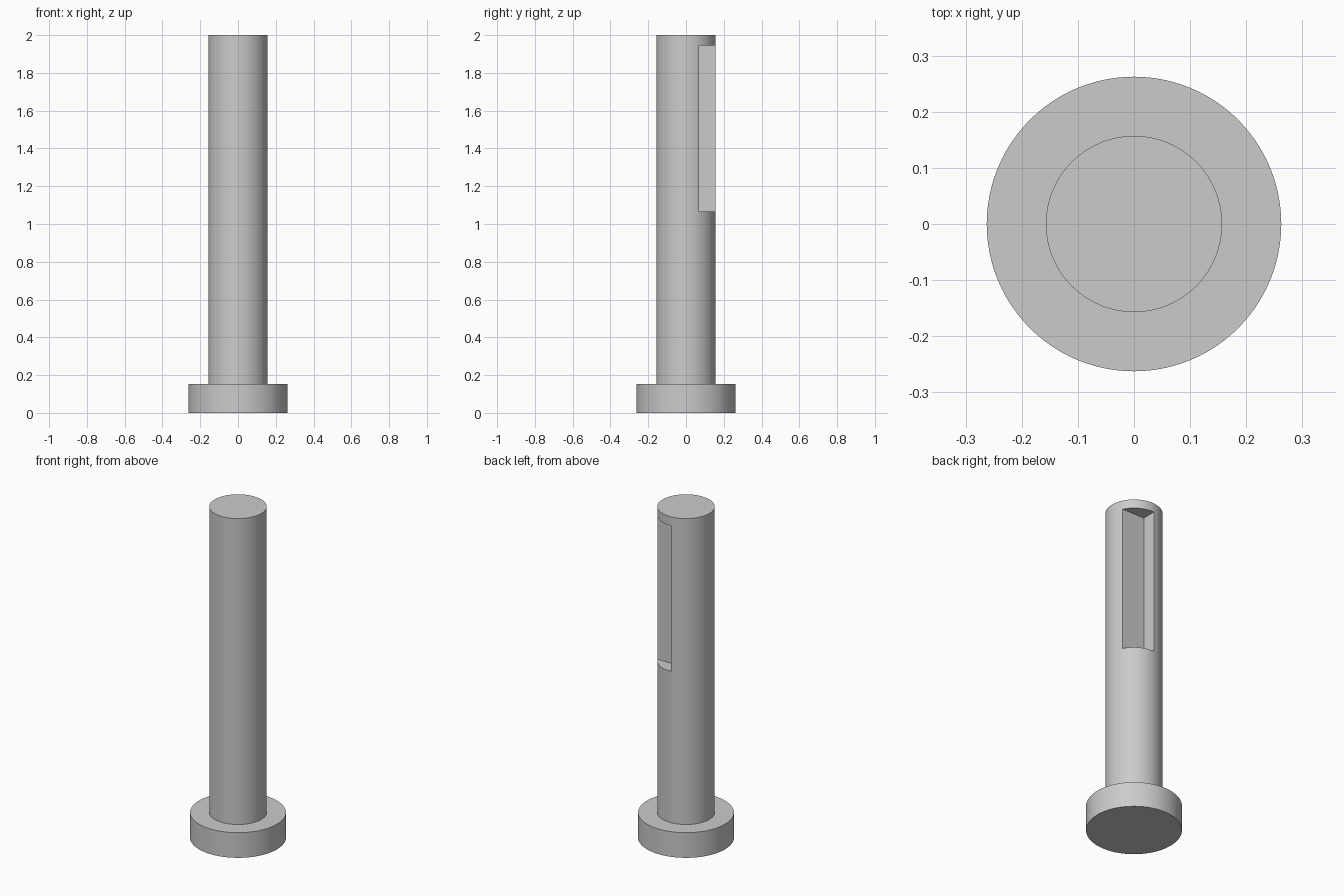
import bpy
import bmesh
from math import radians
from mathutils import Matrix

if "Cube" in bpy.data.objects:
    bpy.data.objects.remove(bpy.data.objects["Cube"], do_unlink=True)

HEAD_R, SHAFT_R = 0.2625, 0.157
HEAD_TOP, TOP = 0.152, 2.0
SIDES = 96

steel = bpy.data.materials.new("light_grey_steel")
steel.use_nodes = True
grey = (0.6, 0.6, 0.6, 1)
steel.diffuse_color = grey
steel.node_tree.nodes["Principled BSDF"].inputs["Base Color"].default_value = grey


def finish(name, bm):
    mesh = bpy.data.meshes.new(name)
    bm.to_mesh(mesh)
    bm.free()
    mesh.materials.append(steel)
    obj = bpy.data.objects.new(name, mesh)
    bpy.context.collection.objects.link(obj)
    return obj


# Headed pin: a disc whose top is inset and extruded into the shaft
bm = bmesh.new()
bmesh.ops.create_cone(bm, cap_ends=True, segments=SIDES, radius1=HEAD_R,
                      radius2=HEAD_R, depth=HEAD_TOP,
                      matrix=Matrix.Translation((0, 0, HEAD_TOP / 2)))
cap = max(bm.faces, key=lambda f: f.calc_center_median().z)
bmesh.ops.inset_individual(bm, faces=[cap], thickness=HEAD_R - SHAFT_R)
for v in cap.verts:
    v.co.xy = v.co.xy.normalized() * SHAFT_R
side = bmesh.ops.extrude_discrete_faces(bm, faces=[cap])["faces"][0]
bmesh.ops.translate(bm, verts=side.verts, vec=(0, 0, TOP - HEAD_TOP))
bmesh.ops.recalc_face_normals(bm, faces=bm.faces)
pin = finish("headed_pin", bm)

# Corner notch near the tip, open towards +x and +y
low, high = (-0.011, 0.07, 1.066), (0.3, 0.3, 1.946)
size = [b - a for a, b in zip(low, high)]
centre = [(a + b) / 2 for a, b in zip(low, high)]
bm = bmesh.new()
bmesh.ops.create_cube(bm, size=1, matrix=Matrix.Translation(centre)
                      @ Matrix.Diagonal((*size, 1)))
cutter = finish("notch_cutter", bm)
cutter.hide_render = True
cutter.hide_viewport = True

cut = pin.modifiers.new("notch", "BOOLEAN")
cut.operation = "DIFFERENCE"
cut.solver = "EXACT"
cut.object = cutter

# Bake the cut so the sharp edges can be found, then drop the cutter
depsgraph = bpy.context.evaluated_depsgraph_get()
mesh = bpy.data.meshes.new_from_object(pin.evaluated_get(depsgraph))
pin.modifiers.clear()
pin.data = mesh
bpy.data.objects.remove(cutter, do_unlink=True)

bpy.ops.object.select_all(action="DESELECT")
pin.select_set(True)
bpy.context.view_layer.objects.active = pin
bpy.ops.object.shade_smooth_by_angle(angle=radians(30))
